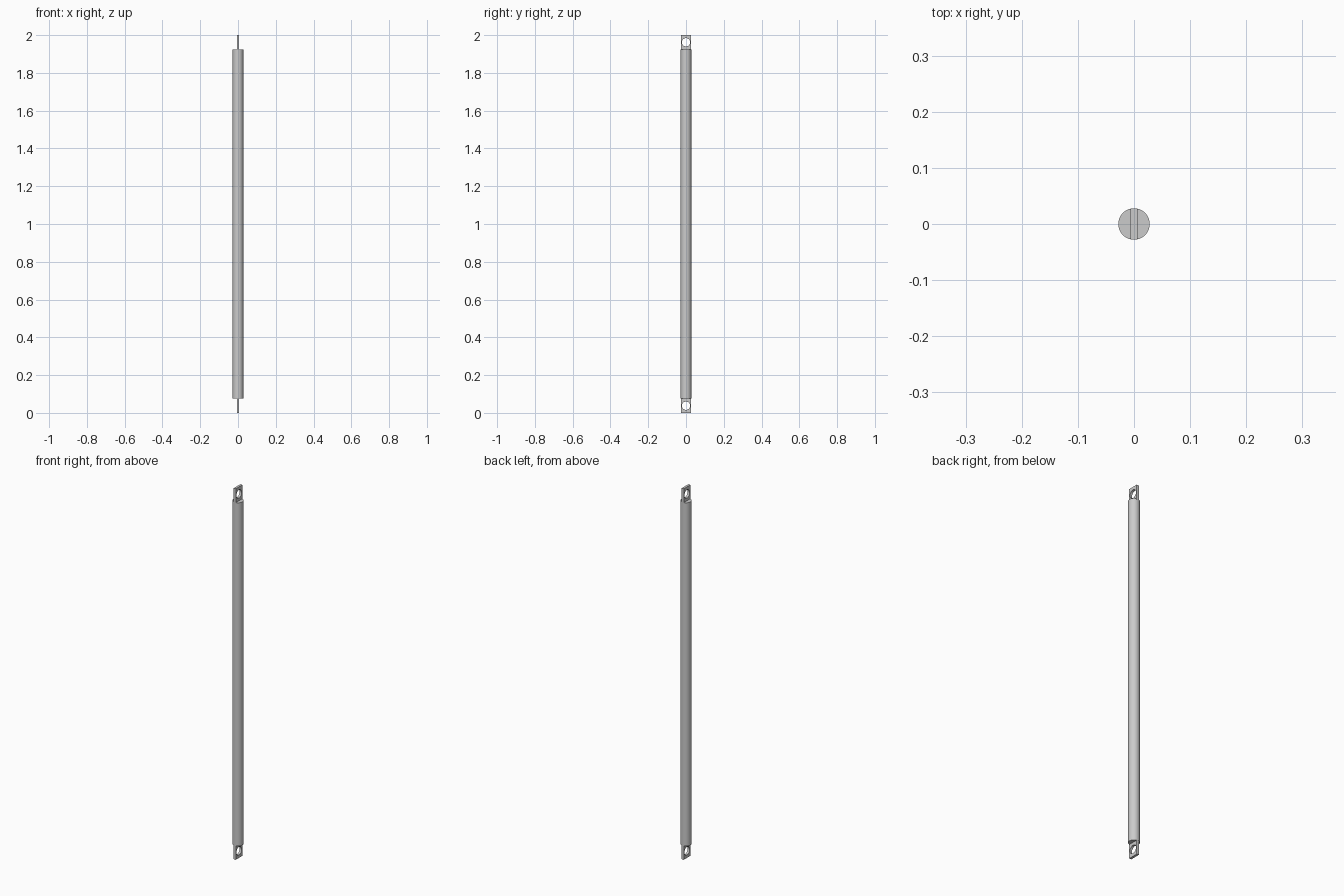
import bpy
import math

if "Cube" in bpy.data.objects:
    bpy.data.objects.remove(bpy.data.objects["Cube"])

RADIUS = 0.028      # tube radius and half width of the end lugs
LUG = 0.075         # lug length beyond the tube
THICK = 0.0125      # lug plate thickness
HOLE_R = 0.022
HOLE_Z = 0.038      # hole centre, measured from the tip


def smooth(obj):
    bpy.ops.object.select_all(action='DESELECT')
    obj.select_set(True)
    bpy.context.view_layer.objects.active = obj
    bpy.ops.object.shade_smooth_by_angle(angle=math.radians(30))


def lug(name, tip, direction):
    # flat plate slightly embedded in the tube end
    length = LUG + 0.004
    bpy.ops.mesh.primitive_cube_add(size=1, location=(0, 0, tip + direction * length / 2))
    plate = bpy.context.object
    plate.name = name
    plate.scale = (THICK, RADIUS * 2 - 0.001, length)
    bpy.ops.object.transform_apply(location=True, scale=True)

    # pin hole through the plate along x
    bpy.ops.mesh.primitive_cylinder_add(vertices=32, radius=HOLE_R, depth=0.1,
                                        location=(0, 0, tip + direction * HOLE_Z),
                                        rotation=(0, math.pi / 2, 0))
    cutter = bpy.context.object
    cutter.hide_render = True
    mod = plate.modifiers.new("pin_hole", 'BOOLEAN')
    mod.operation = 'DIFFERENCE'
    mod.solver = 'EXACT'
    mod.object = cutter
    bpy.context.view_layer.objects.active = plate
    bpy.ops.object.modifier_apply(modifier=mod.name)
    bpy.data.objects.remove(cutter, do_unlink=True)
    smooth(plate)


# main tube
bpy.ops.mesh.primitive_cylinder_add(vertices=48, radius=RADIUS, depth=2 - 2 * LUG,
                                    location=(0, 0, 1))
tube = bpy.context.object
tube.name = "tube"
smooth(tube)

# pierced end lugs
lug("bottom_lug", 0.0, 1)
lug("top_lug", 2.0, -1)
